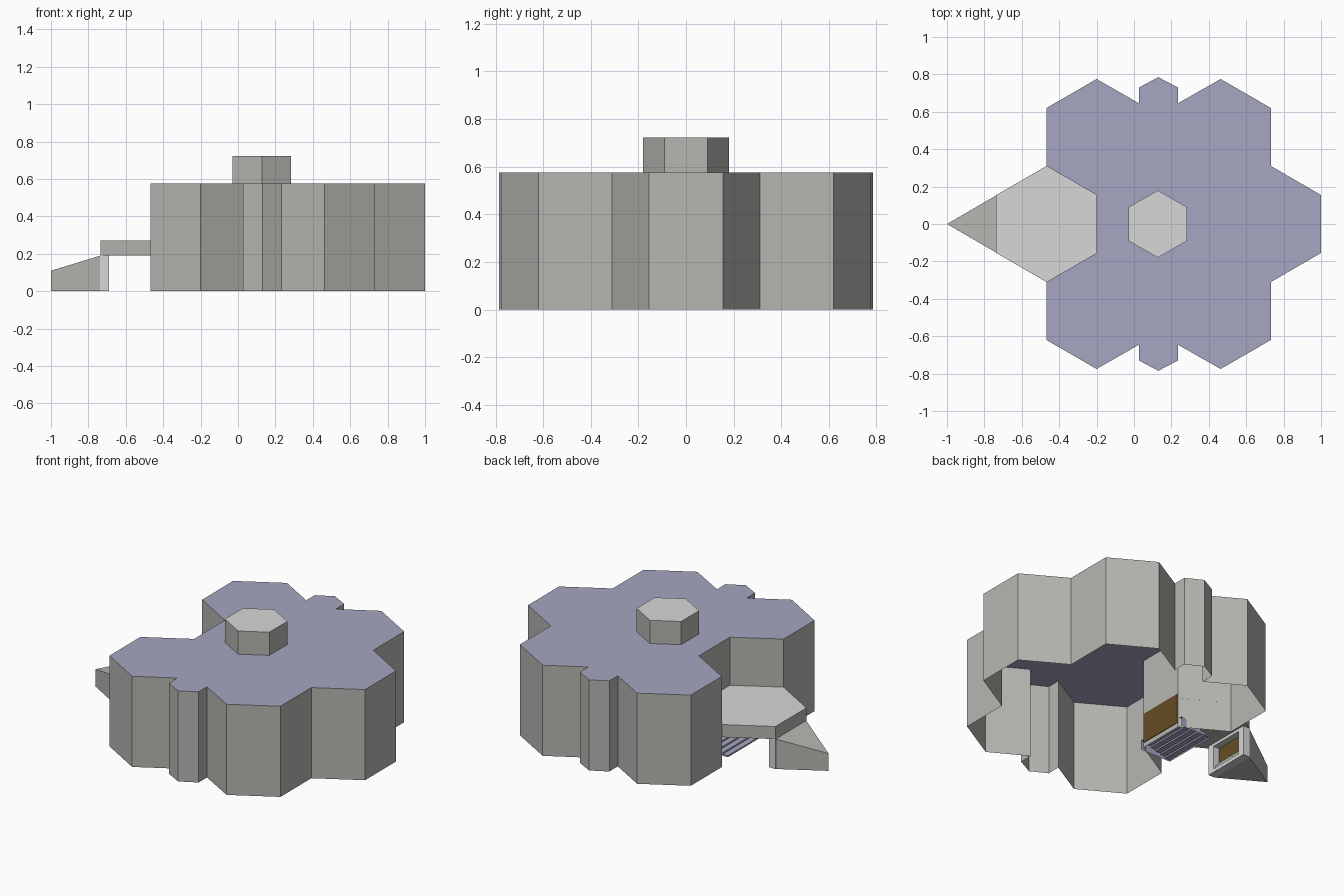
import bpy, bmesh, math

if "Cube" in bpy.data.objects:
    bpy.data.objects.remove(bpy.data.objects["Cube"])


def material(name, rgb):
    lin = [((c / 255 + 0.055) / 1.055) ** 2.4 for c in rgb]
    m = bpy.data.materials.new(name)
    m.diffuse_color = (*lin, 1)
    m.use_nodes = True
    m.node_tree.nodes["Principled BSDF"].inputs["Base Color"].default_value = m.diffuse_color
    return m


WALL = material("wall_grey", (182, 182, 178))
LIGHT = material("light_grey", (215, 215, 215))
ROOF = material("lavender_roof", (166, 166, 193))
DOOR = material("door_brown", (102, 76, 36))


def finish(name, bm, mats):
    me = bpy.data.meshes.new(name)
    bm.to_mesh(me)
    bm.free()
    for m in mats:
        me.materials.append(m)
    ob = bpy.data.objects.new(name, me)
    bpy.context.collection.objects.link(ob)
    return ob


def prism(name, outline, z0, z1, side, top=None, bottom=True):
    """Extrude an outline; z1 is a height or a function of x."""
    height = z1 if callable(z1) else (lambda x: z1)
    bm = bmesh.new()
    low = [bm.verts.new((x, y, z0)) for x, y in outline]
    high = [bm.verts.new((x, y, height(x))) for x, y in outline]
    n = len(outline)
    for i in range(n):
        j = (i + 1) % n
        bm.faces.new((low[i], low[j], high[j], high[i]))
    bm.faces.new(high).material_index = 1
    if bottom:
        bm.faces.new(low[::-1])
    return finish(name, bm, [side, top or side])


def box(name, x0, x1, y0, y1, z0, z1, mat):
    return prism(name, [(x0, y0), (x1, y0), (x1, y1), (x0, y1)], z0, z1, mat)


def hexagon(cx, r):
    return [(cx + r * math.sin(math.radians(-60 * i)),
             r * math.cos(math.radians(60 * i))) for i in range(6)]


def stairs(name, x0, x1, half, z1, count, mat):
    """Open-bottomed flight: risers and treads only, rising from x0 to x1."""
    bm = bmesh.new()
    run, rise = (x1 - x0) / count, z1 / count
    path = [(x0, 0)]
    for i in range(count):
        path += [(x0 + i * run, (i + 1) * rise), (x0 + (i + 1) * run, (i + 1) * rise)]
    rows = [[bm.verts.new((x, y, z)) for y in (half, -half)] for x, z in path]
    for a, b in zip(rows, rows[1:]):
        bm.faces.new((a[0], a[1], b[1], b[0]))
    # stepped cheeks, one strip under each tread
    for i in range(count):
        xa, xb, z = x0 + i * run, x0 + (i + 1) * run, (i + 1) * rise
        for s in (1, -1):
            q = [(xa, 0), (xa, z), (xb, z), (xb, 0)][::s]
            bm.faces.new([bm.verts.new((x, s * half, h)) for x, h in q])
    return finish(name, bm, [mat])


# Main building: open-bottomed shell of joined hexagons with two small bays
half = [(1, .155), (.732, .31), (.732, .62), (.463, .775), (.234, .645),
        (.234, .73), (.13, .785), (.027, .73), (.027, .645),
        (-.2, .775), (-.468, .62), (-.468, .31), (-.2, .155)]
outline = half + [(x, -y) for x, y in reversed(half)]
prism("main_building", outline, 0, .575, WALL, ROOF, bottom=False)

# Roof turret
prism("roof_turret", hexagon(.127, .18), .575, .722, WALL, LIGHT, bottom=False)

# Entrance canopy, level with the front notch
prism("entrance_canopy", hexagon(-.468, .31), .19, .27, WALL, LIGHT)

# Sloping wedge that carries the canopy's outer edge
prism("canopy_wedge", [(-1, 0), (-.737, -.153), (-.737, .153)], 0,
      lambda x: .11 + (x + 1) / .263 * .08, WALL)

# Frame, steps and door set in the back of the wedge
for side, s in (("left", 1), ("right", -1)):
    ya, yb = sorted((s * .112, s * .155))
    box("wedge_post_" + side, -.737, -.69, ya, yb, 0, .19, LIGHT)
box("wedge_lintel", -.737, -.69, -.112, .112, .172, .19, LIGHT)
for i in range(3):
    box("wedge_step_%d" % (i + 1), -.737, -.69 - i * .015, -.112, .112,
        i * .022, (i + 1) * .022, LIGHT)
box("wedge_door", -.737, -.731, -.112, .112, .066, .172, DOOR)

# Main door, showing on both faces of the wall, and its lavender stairs
box("main_door", -.204, -.196, -.15, .15, .03, .22, DOOR)
stairs("entrance_stairs", -.42, -.205, .18, .06, 6, ROOF)
